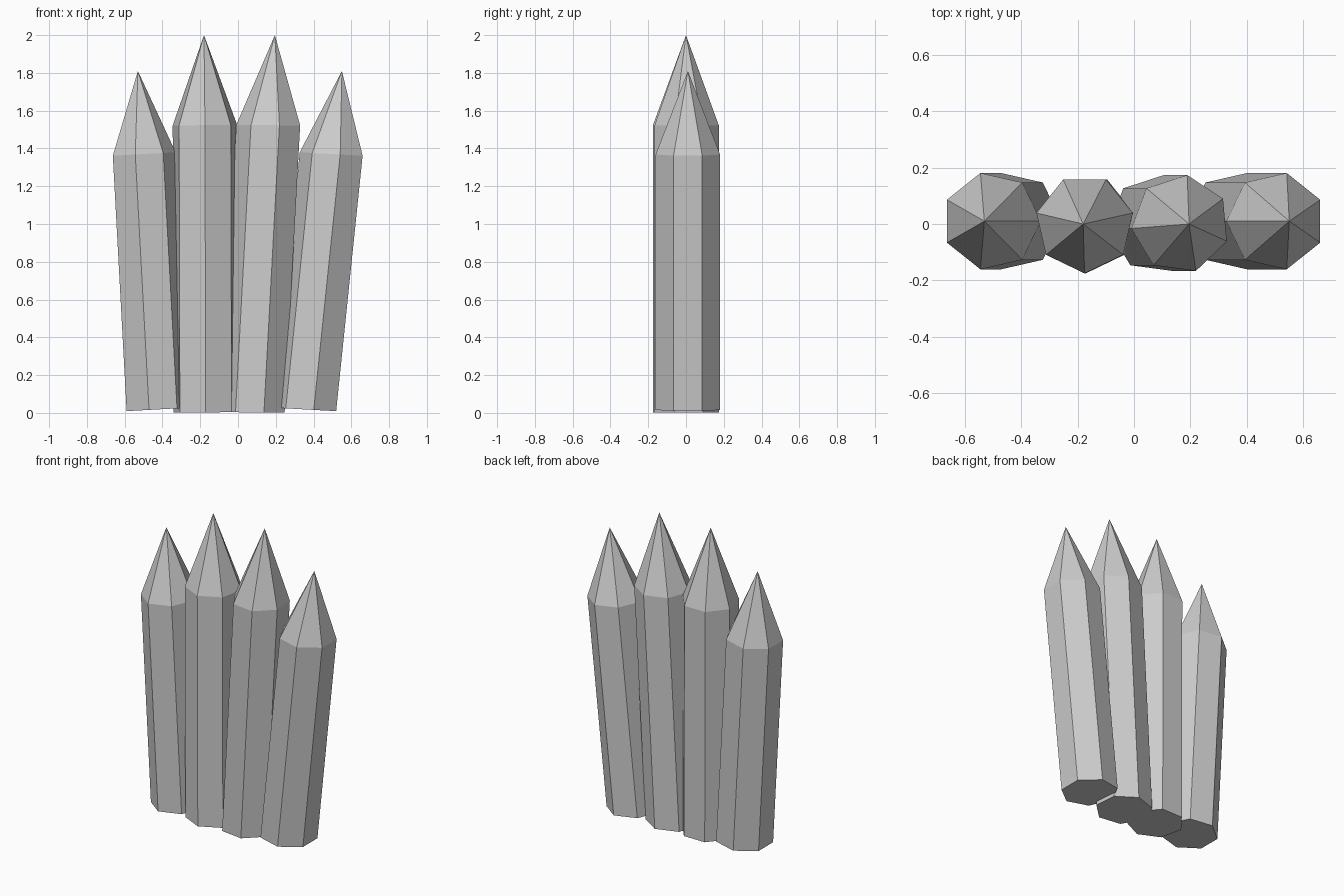
import bpy
import bmesh
import math
from mathutils import Vector

cube = bpy.data.objects.get("Cube")
if cube:
    bpy.data.objects.remove(cube, do_unlink=True)

SIDES = 7
RADIUS = 0.175

# Plain grey for every stake
grey = bpy.data.materials.new("light grey")
grey.use_nodes = True
colour = (0.6, 0.6, 0.6, 1)
grey.diffuse_color = colour
grey.node_tree.nodes["Principled BSDF"].inputs["Base Color"].default_value = colour


def make_stake(name, base, shoulder, tip, phase, lean):
    """Seven-sided post with a pointed top; lean slopes its base and shoulder rings."""
    bm = bmesh.new()

    def ring(centre):
        verts = []
        for i in range(SIDES):
            a = math.radians(phase) + math.tau * i / SIDES
            dx, dy = RADIUS * math.cos(a), RADIUS * math.sin(a)
            verts.append(bm.verts.new(Vector(centre) + Vector((dx, dy, dx * lean))))
        return verts

    low, high = ring(base), ring(shoulder)
    apex = bm.verts.new(tip)
    bm.faces.new(low[::-1])
    for i in range(SIDES):
        j = (i + 1) % SIDES
        bm.faces.new((low[i], low[j], high[j], high[i]))
        bm.faces.new((high[i], high[j], apex))
    mesh = bpy.data.meshes.new(name)
    bm.to_mesh(mesh)
    bm.free()
    mesh.materials.append(grey)
    obj = bpy.data.objects.new(name, mesh)
    bpy.context.collection.objects.link(obj)


# Short outer stakes, splayed outwards
make_stake("right_outer_stake", (-0.432, 0.01, 0.018), (-0.505, 0.01, 1.37),
           (-0.53, 0.01, 1.81), 0, 0.055)
make_stake("left_outer_stake", (0.362, 0.01, 0.018), (0.502, 0.01, 1.37),
           (0.55, 0.01, 1.81), 180, -0.055)

# Tall inner stakes
make_stake("right_inner_stake", (-0.171, 0, 0.003), (-0.175, 0, 1.523),
           (-0.18, 0, 2), -90, 0.005)
make_stake("left_inner_stake", (0.083, 0, 0.003), (0.165, 0, 1.523),
           (0.195, 0, 2), -20.5, -0.005)
